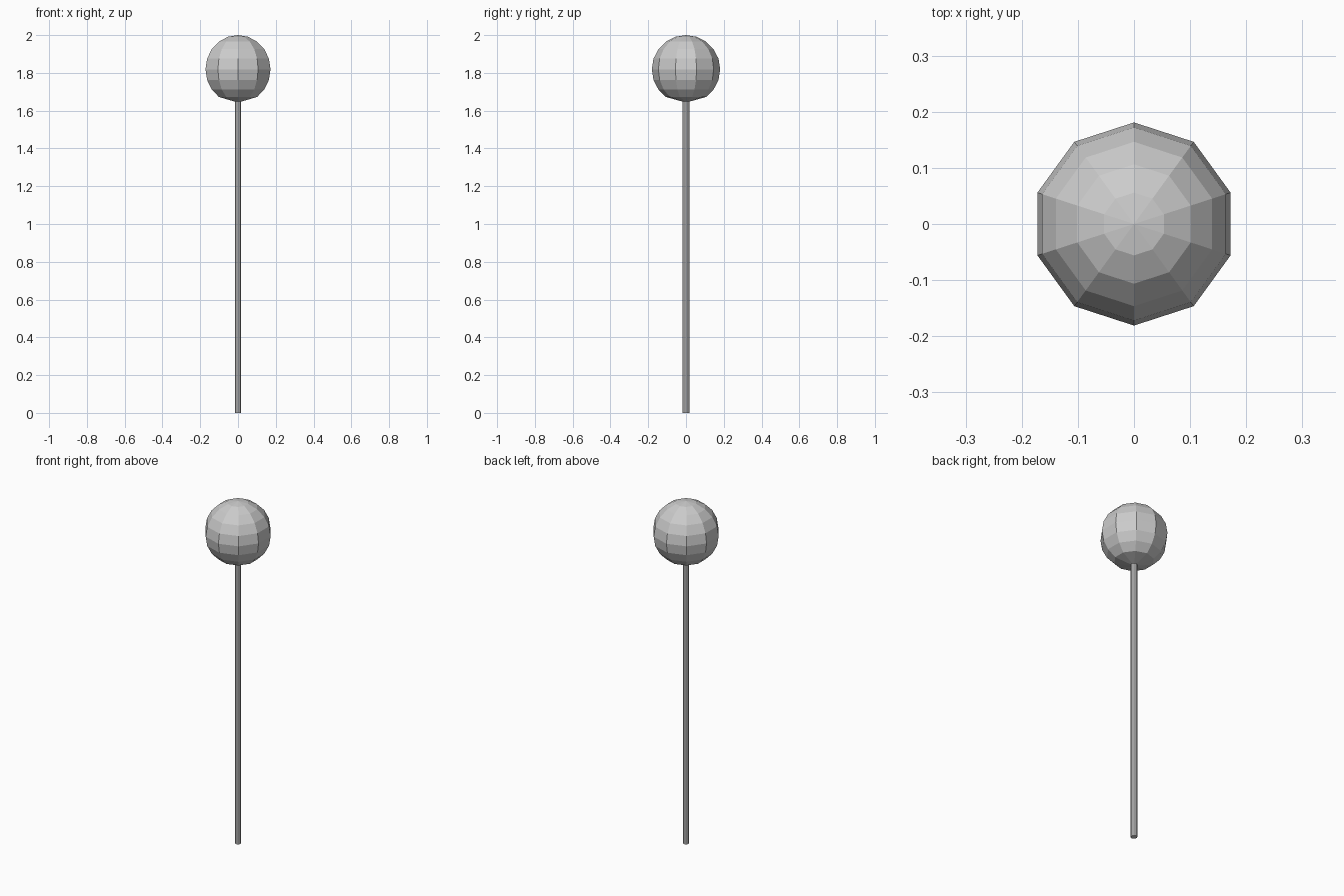
import bpy, bmesh
from math import sin, cos, pi

if "Cube" in bpy.data.objects:
    bpy.data.objects.remove(bpy.data.objects["Cube"])

SIDES = 10
R, CZ = 0.181, 1.819      # ball radius and centre height
STICK_R = 0.018


def lathe(name, profile):
    """Spin (radius, z) points, listed top to bottom, into a flat-shaded solid."""
    bm = bmesh.new()
    rings = []
    for r, z in profile:
        n = SIDES if r > 0 else 1
        rings.append([bm.verts.new((r * cos(pi / 2 + 2 * pi * i / SIDES),
                                    r * sin(pi / 2 + 2 * pi * i / SIDES), z))
                      for i in range(n)])
    for a, b in zip(rings, rings[1:]):
        for i in range(SIDES):
            j = (i + 1) % SIDES
            if len(a) == 1:
                bm.faces.new((a[0], b[i], b[j]))
            elif len(b) == 1:
                bm.faces.new((a[i], b[0], a[j]))
            else:
                bm.faces.new((a[i], b[i], b[j], a[j]))
    bmesh.ops.recalc_face_normals(bm, faces=bm.faces[:])
    mesh = bpy.data.meshes.new(name)
    bm.to_mesh(mesh)
    bm.free()
    obj = bpy.data.objects.new(name, mesh)
    bpy.context.collection.objects.link(obj)
    return obj


# Candy ball on top of its stick: the lowest ball ring narrows into the stick
ball = [(R * sin(pi * k / 10), CZ + R * cos(pi * k / 10)) for k in range(9)]
neck_z = 1.648
stick = [(STICK_R, neck_z), (STICK_R, 0), (0, 0)]
lathe("ball_on_stick", ball + stick)
